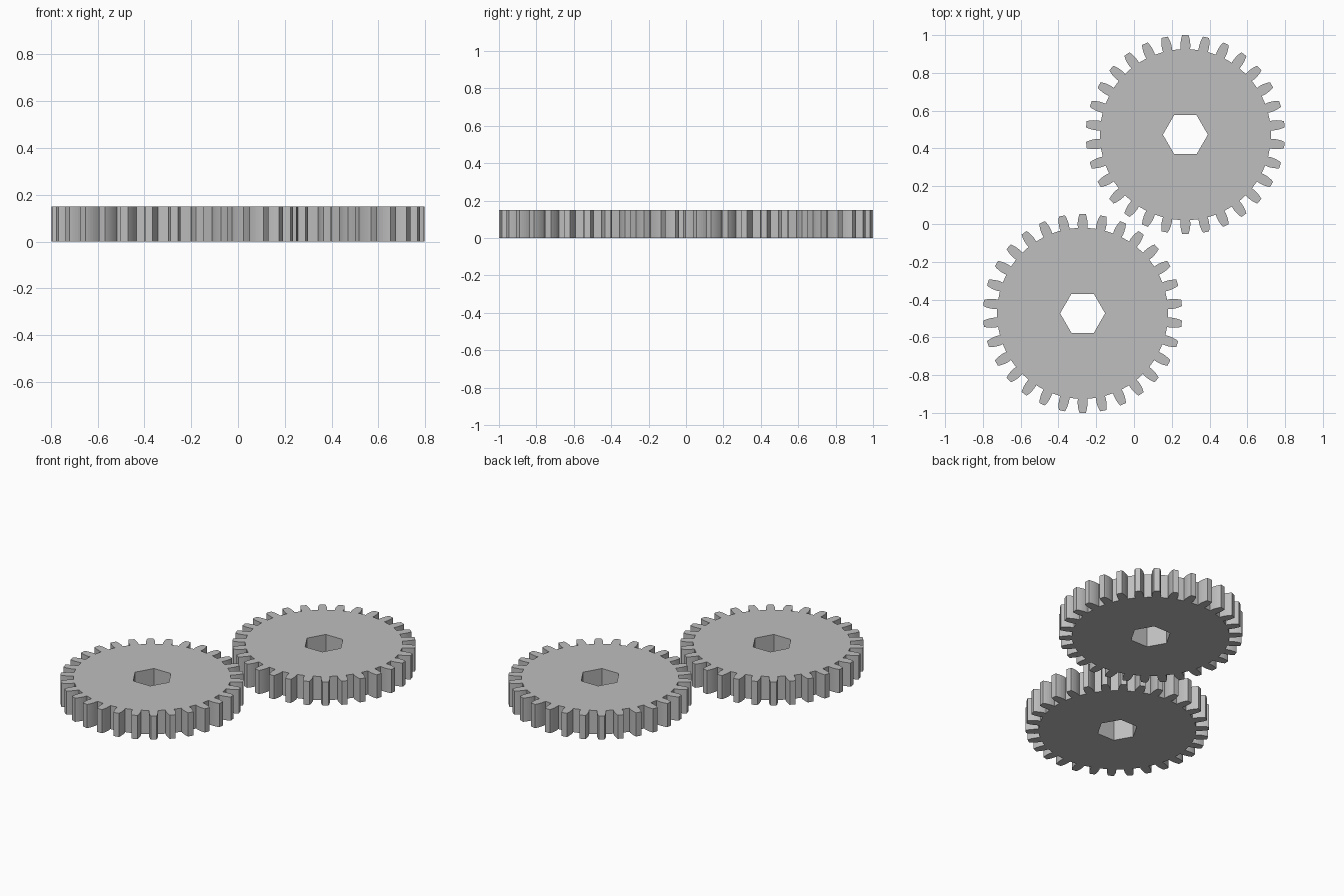
import bpy, bmesh, math

if "Cube" in bpy.data.objects:
    bpy.data.objects.remove(bpy.data.objects["Cube"])

TEETH = 30
THICK = 0.15
HEX_R = 0.119
# half tooth outline: (radius, half width), root to tip
FLANK = [(0.453, 0.0245), (0.465, 0.0262), (0.478, 0.0262), (0.491, 0.0252),
         (0.504, 0.0230), (0.516, 0.0201), (0.527, 0.0165)]

metal = bpy.data.materials.new("grey metal")
metal.diffuse_color = (0.52, 0.52, 0.52, 1)
metal.use_nodes = True
metal.node_tree.nodes["Principled BSDF"].inputs["Base Color"].default_value = metal.diffuse_color


def gear_outline():
    """Closed loop of points around all the teeth."""
    pts = []
    for i in range(TEETH):
        mid = math.pi / 2 + i * math.tau / TEETH
        rising = [(r, -w / r) for r, w in FLANK]
        falling = [(r, -a) for r, a in reversed(rising)]
        for r, a in rising + [(FLANK[-1][0], 0)] + falling:
            pts.append((r * math.cos(mid + a), r * math.sin(mid + a)))
    return pts


def hex_outline():
    return [(HEX_R * math.cos(k * math.pi / 3), HEX_R * math.sin(k * math.pi / 3))
            for k in range(6)]


def make_gear(name, x, y):
    bm = bmesh.new()
    # flat plate with the hexagonal shaft hole
    edges = []
    for loop in (gear_outline(), hex_outline()):
        vs = [bm.verts.new((px, py, 0)) for px, py in loop]
        edges += [bm.edges.new((vs[i - 1], vs[i])) for i in range(len(vs))]
    bmesh.ops.triangle_fill(bm, edges=edges, use_beauty=True, normal=(0, 0, 1))
    # thicken upwards
    res = bmesh.ops.extrude_face_region(bm, geom=bm.faces[:], use_keep_orig=True)
    top = [g for g in res["geom"] if isinstance(g, bmesh.types.BMVert)]
    bmesh.ops.translate(bm, verts=top, vec=(0, 0, THICK))
    bmesh.ops.recalc_face_normals(bm, faces=bm.faces[:])
    mesh = bpy.data.meshes.new(name)
    bm.to_mesh(mesh)
    bm.free()
    mesh.materials.append(metal)
    gear = bpy.data.objects.new(name, mesh)
    gear.location = (x, y, 0)
    bpy.context.collection.objects.link(gear)


make_gear("back_gear", 0.272, 0.473)
make_gear("front_gear", -0.272, -0.473)
